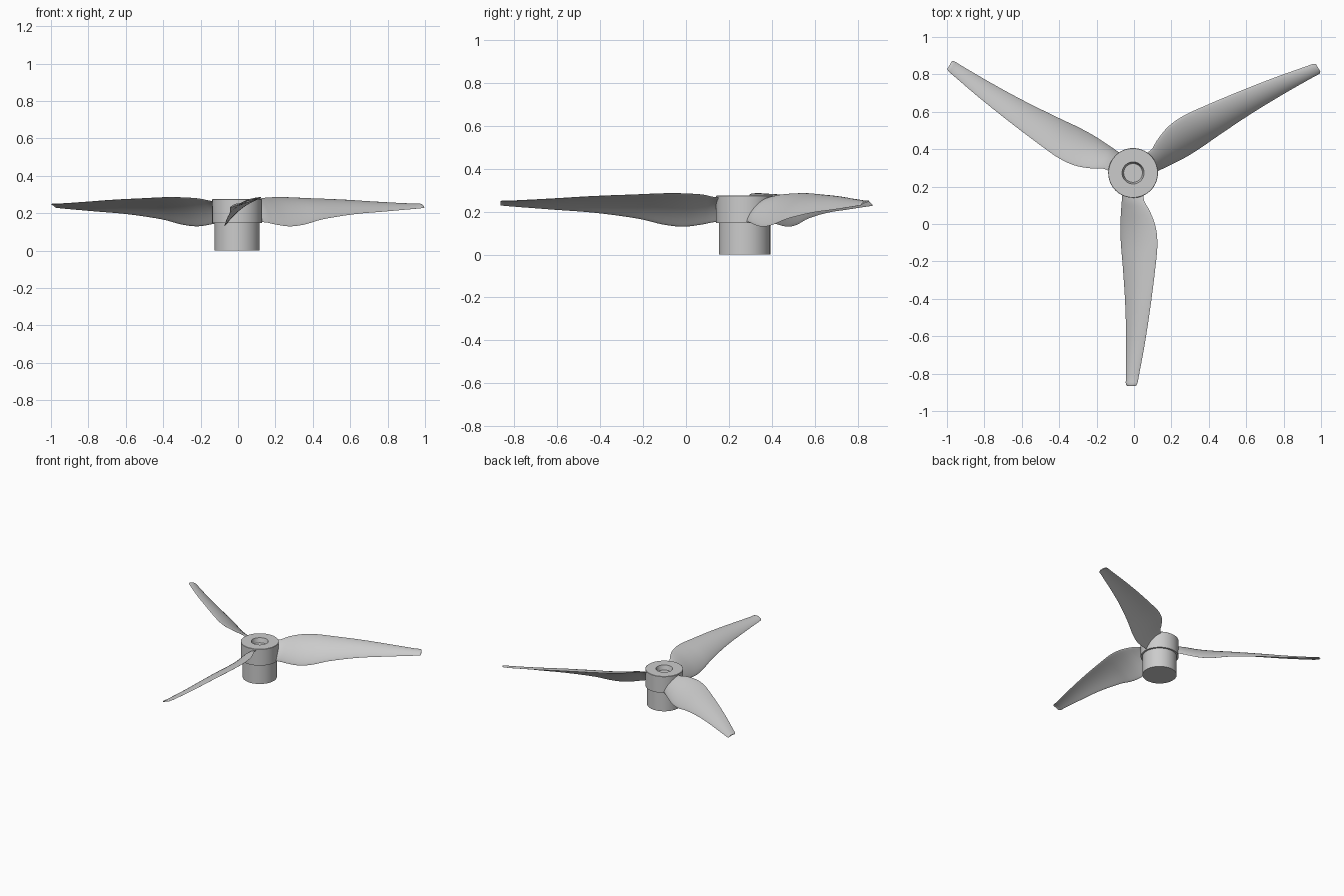
import bpy, bmesh, math
from mathutils import Vector

if "Cube" in bpy.data.objects:
    bpy.data.objects.remove(bpy.data.objects["Cube"], do_unlink=True)

CENTER = Vector((-0.005, 0.273, 0))

grey = bpy.data.materials.new("light grey plastic")
grey.use_nodes = True
colour = (0.6, 0.6, 0.6, 1)
grey.diffuse_color = colour
grey.node_tree.nodes["Principled BSDF"].inputs["Base Color"].default_value = colour


def finish(bm, name, angle):
    """Turn a bmesh into a shaded object standing on the rotor axis."""
    bmesh.ops.remove_doubles(bm, verts=bm.verts, dist=1e-5)
    bmesh.ops.recalc_face_normals(bm, faces=bm.faces)
    mesh = bpy.data.meshes.new(name)
    bm.to_mesh(mesh)
    bm.free()
    mesh.materials.append(grey)
    obj = bpy.data.objects.new(name, mesh)
    obj.location = CENTER
    bpy.context.collection.objects.link(obj)
    bpy.ops.object.select_all(action="DESELECT")
    obj.select_set(True)
    bpy.context.view_layer.objects.active = obj
    bpy.ops.object.shade_smooth_by_angle(angle=math.radians(angle))
    return obj


def lathe(name, profile):
    """Spin a radius/height profile around the vertical axis."""
    bm = bmesh.new()
    verts = [bm.verts.new((r, 0, z)) for r, z in profile]
    edges = [bm.edges.new(pair) for pair in zip(verts, verts[1:])]
    bmesh.ops.spin(bm, geom=verts + edges, axis=(0, 0, 1), cent=(0, 0, 0),
                   angle=math.tau, steps=64, use_duplicate=False)
    return finish(bm, name, 30)


def spline(stations, steps):
    """Pass a smooth curve through the stations."""
    rows = [Vector(s) for s in stations]
    for i in range(len(rows) - 1):
        a, b, c, d = (rows[min(max(k, 0), len(rows) - 1)] for k in range(i - 1, i + 3))
        for s in range(steps):
            t = s / steps
            yield b + (c - a) * t / 2 + (a - b * 2.5 + c * 2 - d / 2) * t * t \
                + (b * 1.5 - a / 2 - c * 1.5 + d / 2) * t ** 3
    yield rows[-1]


def section(row, count=28):
    """Thin cambered foil between the low edge and the high edge."""
    r, low_x, low_z, high_x, high_z = row
    low, high = Vector((low_x, -r, low_z)), Vector((high_x, -r, high_z))
    chord = high - low
    normal = Vector((-chord.z, 0, chord.x)).normalized()
    camber = chord.length * 0.1
    half_thick = chord.length * 0.03 + 0.002
    for k in range(count):
        a = math.tau * k / count
        u = (1 - math.cos(a)) / 2
        lift = camber * 4 * u * (1 - u) + half_thick * math.sin(a)
        yield low + chord * u + normal * lift


# Hub: wide collar with a tapered recess, on a narrower shaft
lathe("hub_collar", [(0, 0.148), (0.133, 0.148), (0.133, 0.273), (0.131, 0.275),
                     (0.059, 0.275), (0.05, 0.24), (0, 0.24)])
lathe("hub_shaft", [(0, 0), (0.12, 0), (0.12, 0.15), (0, 0.15)])

# Blade stations: radius, low edge x and z, high edge x and z
STATIONS = [
    (0.095, -0.055, 0.155, 0.055, 0.26),
    (0.15, -0.06, 0.15, 0.06, 0.27),
    (0.2, -0.064, 0.14, 0.088, 0.28),
    (0.285, -0.068, 0.13, 0.12, 0.285),
    (0.38, -0.065, 0.14, 0.13, 0.285),
    (0.5, -0.055, 0.168, 0.12, 0.28),
    (0.7, -0.042, 0.195, 0.095, 0.272),
    (0.9, -0.037, 0.21, 0.065, 0.26),
    (1.08, -0.038, 0.224, 0.032, 0.25),
    (1.125, -0.039, 0.228, 0.023, 0.25),
    (1.138, -0.032, 0.23, 0.014, 0.247),
]

bm = bmesh.new()
rings = [[bm.verts.new(p) for p in section(row)] for row in spline(STATIONS, 5)]
for inner, outer in zip(rings, rings[1:]):
    for k in range(len(inner)):
        bm.faces.new((inner[k - 1], inner[k], outer[k], outer[k - 1]))
bm.faces.new(rings[0])
bm.faces.new(rings[-1])
front_blade = finish(bm, "front_blade", 50)

# The other two blades share the mesh, a third of a turn apart
for turn, name in enumerate(("left_blade", "right_blade"), 1):
    blade = front_blade.copy()
    blade.name = name
    blade.rotation_euler.z = math.tau * turn / 3
    bpy.context.collection.objects.link(blade)
